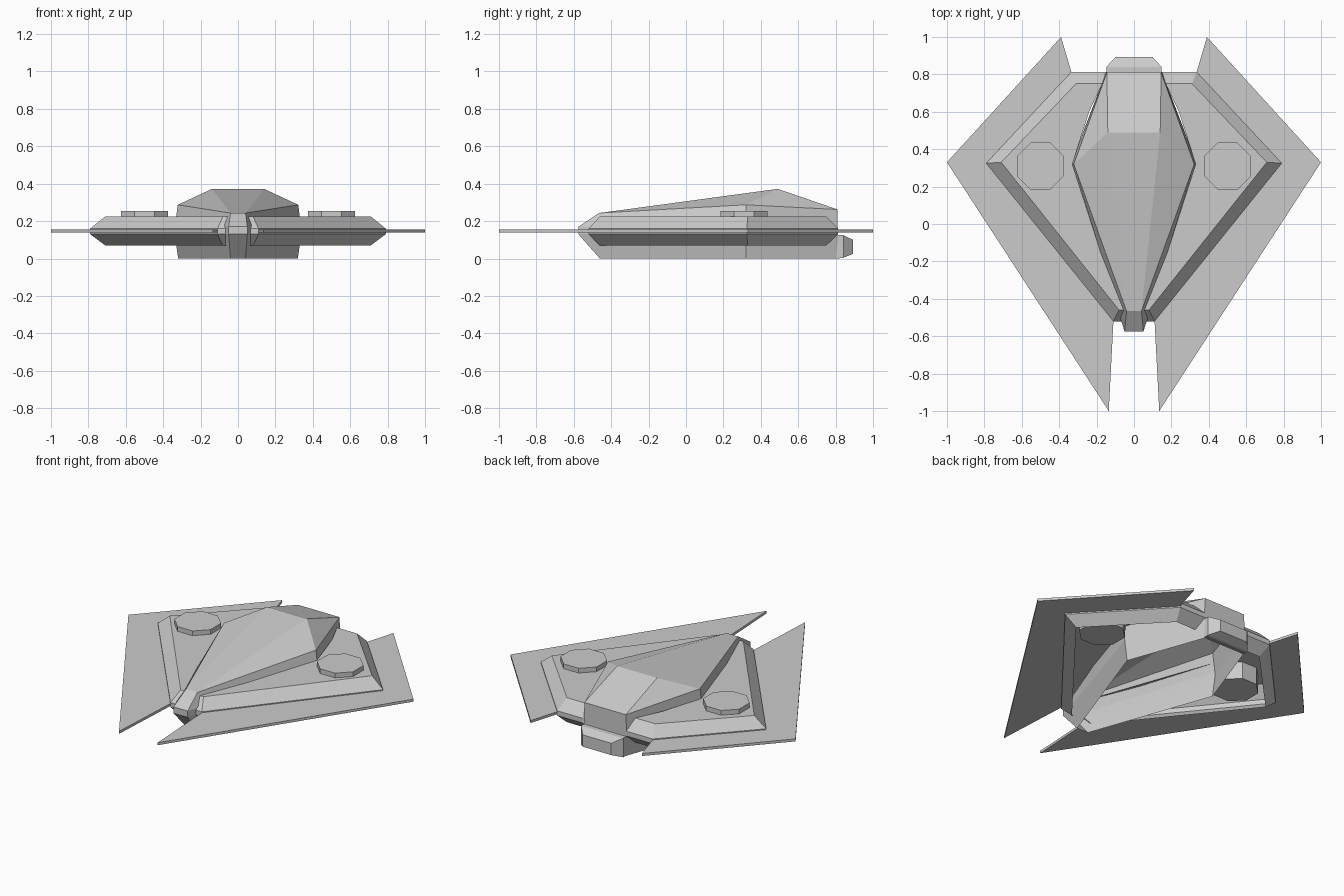
import bpy, bmesh
from math import pi
from mathutils import Matrix

if "Cube" in bpy.data.objects:
    bpy.data.objects.remove(bpy.data.objects["Cube"])


def finish(name, bm, mirror=True):
    bmesh.ops.remove_doubles(bm, verts=bm.verts, dist=1e-4)
    bmesh.ops.recalc_face_normals(bm, faces=bm.faces)
    me = bpy.data.meshes.new(name)
    bm.to_mesh(me)
    bm.free()
    ob = bpy.data.objects.new(name, me)
    bpy.context.collection.objects.link(ob)
    if mirror:
        ob.modifiers.new("mirror", 'MIRROR')
    return ob


def skin(bm, loops, closed=False):
    """Bridge equal-length rows of points with quads; return vertex rows."""
    rows = [[bm.verts.new(p) for p in loop] for loop in loops]
    n = len(rows[0])
    for a, b in zip(rows, rows[1:]):
        for i in range(n if closed else n - 1):
            j = (i + 1) % n
            bm.faces.new((a[i], a[j], b[j], b[i]))
    return rows


def level(points, z):
    return [(x, y, z) for x, y in points]


# central fuselage: open underneath, faceted roof (right half, mirrored)
bm = bmesh.new()
low = [(0, -.46), (.04, -.46), (.32, .32), (.14, .82), (0, .82)]
mid = [(0, -.575), (.05, -.575), (.338, .32), (.15, .81), (0, .81)]
top = [(0, -.465, .243), (.04, -.465, .243), (.322, .32, .287),
       (.145, .81, .262), (0, .81, .262)]
rows = skin(bm, [level(low, 0), level(mid, .13), level(mid, .17), top])
nose_c, nose, side, rear, rear_c = rows[-1]
ridge, ridge_c = bm.verts.new((.14, .49, .372)), bm.verts.new((0, .49, .372))
for f in ((nose_c, nose, ridge, ridge_c), (nose, side, ridge),
          (side, rear, ridge), (ridge, rear, rear_c, ridge_c)):
    bm.faces.new(f)
finish("fuselage", bm)

# bevelled side hull: open underneath, roof meets the fuselage
bm = bmesh.new()
inner = [(.05, -.46), (.08, -.46), (.71, .33), (.31, .75), (.17, .75)]
outer = [(.05, -.52), (.11, -.52), (.79, .325), (.335, .813), (.15, .813)]
rows = skin(bm, [level(inner, .07), level(outer, .13),
                 level(outer, .16), level(inner, .225)])
bm.faces.new(rows[-1] + [bm.verts.new((.24, .6, .225)),
                         bm.verts.new((.33, .32, .225))])
finish("side_hull", bm)

# thin swept wing blades
bm = bmesh.new()
blade = [(.39, 1), (1, .33), (.135, -1), (.11, -.52), (.79, .325), (.335, .813)]
rows = skin(bm, [level(blade, .138), level(blade, .154)], closed=True)
bm.faces.new(rows[0])
bm.faces.new(rows[1])
finish("wing_blades", bm)

# octagonal pods sunk through the hull roof
bm = bmesh.new()
bmesh.ops.create_cone(
    bm, cap_ends=True, segments=8, radius1=.137, radius2=.137, depth=.14,
    matrix=Matrix.Translation((.5, .31, .185)) @ Matrix.Rotation(pi / 8, 4, 'Z'))
finish("round_pods", bm)

# tapered engine block at the stern
bm = bmesh.new()
def box_section(y, w, z0, z1):
    return [(-w, y, z0), (w, y, z0), (w, y, z1), (-w, y, z1)]
rows = skin(bm, [box_section(.80, .148, .004, .125),
                 box_section(.84, .148, .004, .125),
                 box_section(.892, .10, .025, .10)], closed=True)
bm.faces.new(rows[0])
bm.faces.new(rows[-1])
finish("engine_block", bm, mirror=False)
